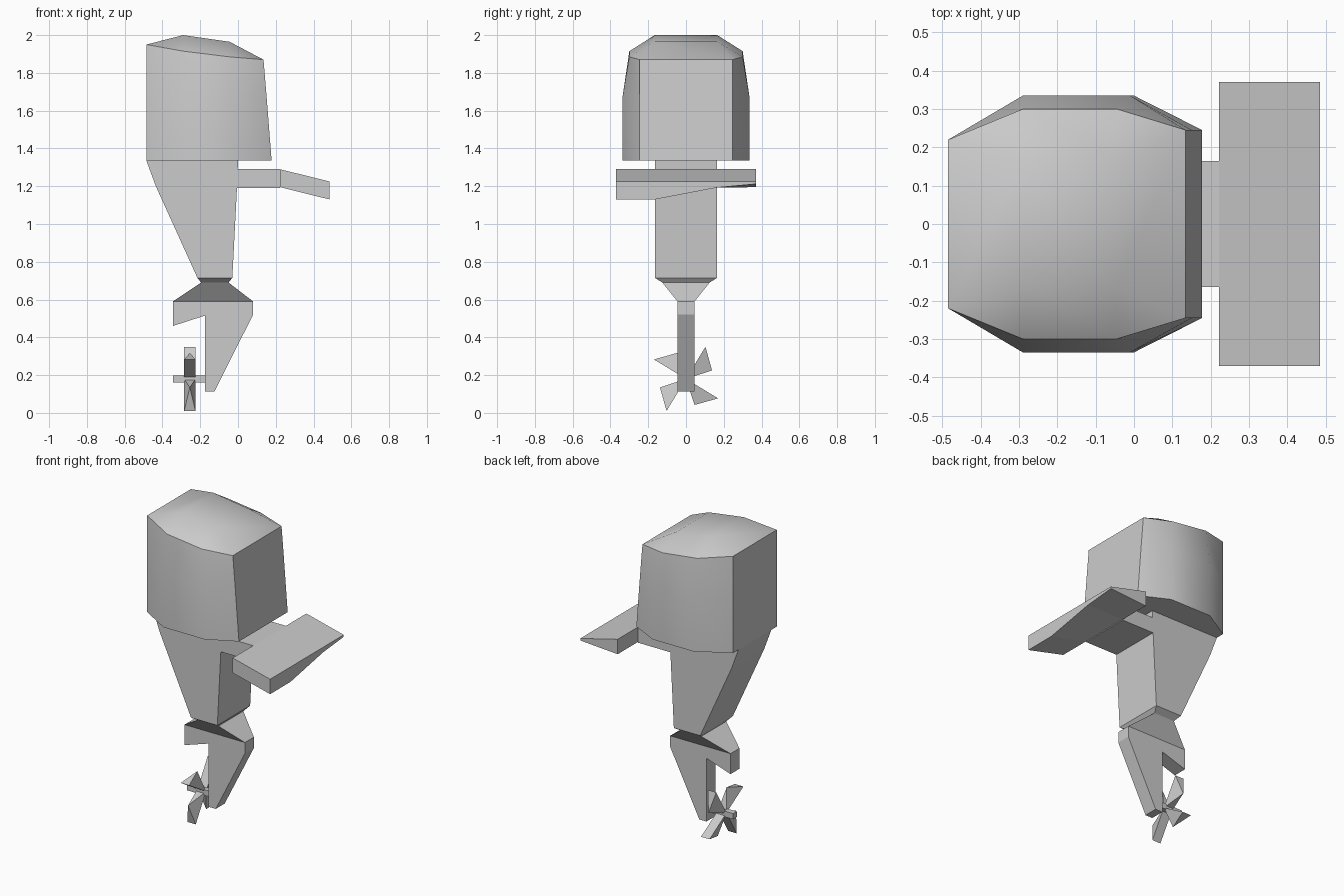
import bpy, bmesh
from math import radians

if "Cube" in bpy.data.objects:
    bpy.data.objects.remove(bpy.data.objects["Cube"])


def finish(name, bm):
    bmesh.ops.recalc_face_normals(bm, faces=bm.faces[:])
    me = bpy.data.meshes.new(name)
    bm.to_mesh(me)
    bm.free()
    ob = bpy.data.objects.new(name, me)
    bpy.context.collection.objects.link(ob)
    return ob


def bridge(bm, a, b):
    n = len(a)
    for i in range(n):
        bm.faces.new((a[i], a[(i + 1) % n], b[(i + 1) % n], b[i]))


def loft(bm, rings, cap_top=True):
    loops = [[bm.verts.new(p) for p in r] for r in rings]
    for a, b in zip(loops, loops[1:]):
        bridge(bm, a, b)
    bm.faces.new(loops[0])
    if cap_top:
        bm.faces.new(loops[-1])
    return loops


def mirrored(half):
    # half outline on +y, rear to front, closed through its -y copy
    return half + [(x, -y, z) for x, y, z in reversed(half)]


def rect(z, x0, x1, y):
    return [(x0, -y, z), (x1, -y, z), (x1, y, z), (x0, y, z)]


# Engine cowl: eight-sided shell with a crowned lid
bm = bmesh.new()
low = mirrored([(-.485, .22, 1.335), (-.29, .335, 1.335), (0, .335, 1.335), (.178, .245, 1.335)])
mid = mirrored([(-.485, .22, 1.68), (-.29, .335, 1.68), (-.01, .335, 1.68), (.151, .245, 1.68)])
rim = mirrored([(-.485, .22, 1.95), (-.29, .30, 1.915), (-.045, .30, 1.885), (.135, .245, 1.87)])
r = loft(bm, [low, mid, rim], cap_top=False)[-1]
c = [bm.verts.new(p) for p in mirrored([(-.29, .165, 2.0), (-.045, .165, 1.965)])]
for f in ((r[0], r[1], c[0]), (r[1], r[2], c[1], c[0]), (r[2], r[3], c[1]),
          (r[3], r[4], c[2], c[1]), (r[4], r[5], c[2]), (r[5], r[6], c[3], c[2]),
          (r[6], r[7], c[3]), (r[7], r[0], c[0], c[3]), tuple(c)):
    bm.faces.new(f)
cowl = finish("engine_cowl", bm)
bpy.context.view_layer.objects.active = cowl
cowl.select_set(True)
bpy.ops.object.shade_smooth_by_angle(angle=radians(36))

# Midsection leg with its pinched waist and flared foot
bm = bmesh.new()
loft(bm, [rect(1.335, -.485, 0, .165), rect(1.2, -.435, -.005, .165),
          rect(.715, -.215, -.03, .165), rect(.69, -.195, -.05, .125),
          rect(.59, -.345, .08, .045)])
finish("drive_leg", bm)

# Lower unit: flat plate with an overhang above the propeller
bm = bmesh.new()
side = [(-.345, .59), (.08, .59), (.08, .52), (-.125, .113), (-.175, .113), (-.175, .515), (-.345, .46)]
loft(bm, [[(x, y, z) for x, z in side] for y in (-.045, .045)])
finish("lower_unit", bm)

# Mounting bracket: neck plus wide drooping plate with one thinned corner
bm = bmesh.new()
loft(bm, [rect(1.19, -.01, .222, .165), rect(1.29, -.01, .222, .165)])
loft(bm, [[(.222, y, 1.29), (.485, y, 1.225), (.485, y, b), (.222, y, 1.195)]
          for y, b in ((-.37, 1.13), (-.165, 1.13), (.165, 1.193), (.37, 1.212))])
finish("mount_bracket", bm)

# Propeller shaft
bm = bmesh.new()
loft(bm, [rect(.162, -.345, -.17, .018), rect(.198, -.345, -.17, .018)])
finish("propeller_shaft", bm)

# Propeller: four wedge blades around the shaft
bm = bmesh.new()
p, q = (-.17, .103), (-.045, .138)
for k in range(4):
    root = [bm.verts.new((x, 0, .18)) for x in (-.285, -.225)]
    tip = [bm.verts.new((x, p[0], .18 + p[1])) for x in (-.285, -.225)]
    thin = bm.verts.new((-.255, q[0], .18 + q[1]))
    bm.faces.new((root[0], root[1], tip[1], tip[0]))
    bm.faces.new((root[0], tip[0], thin))
    bm.faces.new((root[1], thin, tip[1]))
    bm.faces.new((tip[0], tip[1], thin))
    bm.faces.new((root[0], thin, root[1]))
    p, q = (p[1], -p[0]), (q[1], -q[0])
finish("propeller", bm)
